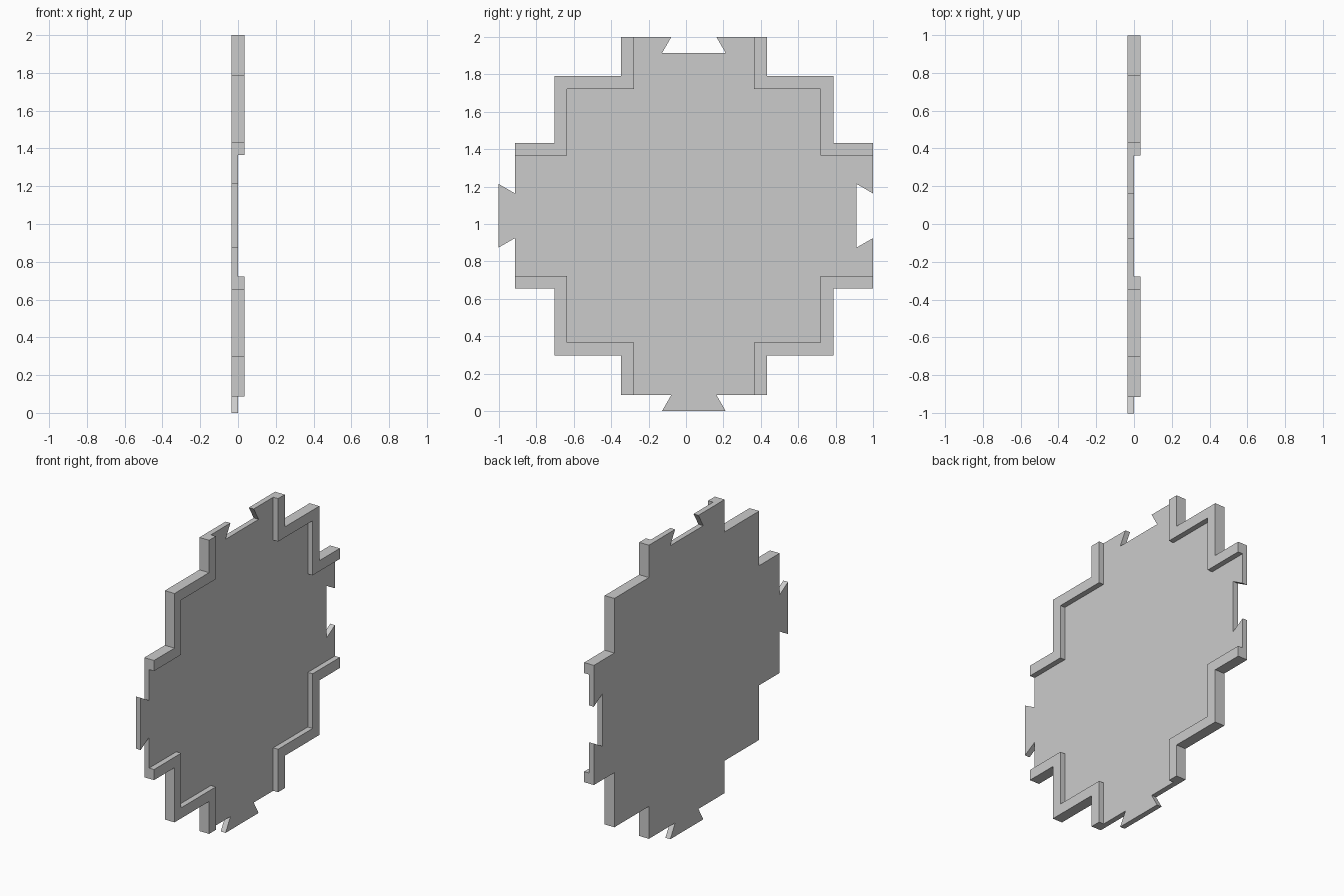
import bpy
import bmesh

cube = bpy.data.objects.get("Cube")
if cube:
    bpy.data.objects.remove(cube, do_unlink=True)

CY, CZ = 0.042, 1.044          # centre of the stepped body
EDGE, STEP, ARM = 0.957, 0.746, 0.39
WALL = 0.069                   # rim width
HALF = 0.035                   # thickness of the floor and height of the rim
TAB, NECK, FLARE = 0.087, 0.12, 0.17

grey = bpy.data.materials.new("plain grey")
grey.use_nodes = True
colour = (0.6, 0.6, 0.6, 1)
grey.diffuse_color = colour
grey.node_tree.nodes["Principled BSDF"].inputs["Base Color"].default_value = colour


def slab(name, outline, x0, x1):
    """Extrude a (y, z) outline between two x positions."""
    bm = bmesh.new()
    face = bm.faces.new([bm.verts.new((x0, CY + y, CZ + z)) for y, z in outline])
    moved = bmesh.ops.extrude_face_region(bm, geom=[face])["geom"]
    for v in moved:
        if isinstance(v, bmesh.types.BMVert):
            v.co.x = x1
    # keep the starting cap so that the slab is closed
    if not face.is_valid:
        bmesh.ops.holes_fill(bm, edges=bm.edges[:], sides=0)
    bmesh.ops.recalc_face_normals(bm, faces=bm.faces[:])
    mesh = bpy.data.meshes.new(name)
    bm.to_mesh(mesh)
    bm.free()
    mesh.materials.append(grey)
    obj = bpy.data.objects.new(name, mesh)
    bpy.context.collection.objects.link(obj)
    return obj


def turn(point, quarters):
    y, z = point
    for _ in range(quarters):
        y, z = -z, y
    return y, z


# Floor: each side has a dovetail, sockets on +y and +z, tabs on -y and -z
floor_outline = []
for side in range(4):
    reach = EDGE - TAB if side < 2 else EDGE + TAB
    part = [(EDGE, -ARM), (EDGE, -NECK), (reach, -FLARE), (reach, FLARE),
            (EDGE, NECK), (EDGE, ARM), (STEP, ARM), (STEP, STEP), (ARM, STEP)]
    floor_outline += [turn(p, side) for p in part]
slab("floor_plate", floor_outline, -HALF, 0)

# Rim: a stepped wall along each of the four corners
inner_arm, inner_step = ARM - WALL, STEP - WALL
corner = [(EDGE, ARM), (STEP, ARM), (STEP, STEP), (ARM, STEP), (ARM, EDGE),
          (inner_arm, EDGE), (inner_arm, inner_step), (inner_step, inner_step),
          (inner_step, inner_arm), (EDGE, inner_arm)]
names = ["back_upper_wall", "front_upper_wall", "front_lower_wall", "back_lower_wall"]
for i, name in enumerate(names):
    slab(name, [turn(p, i) for p in corner], 0, HALF)
